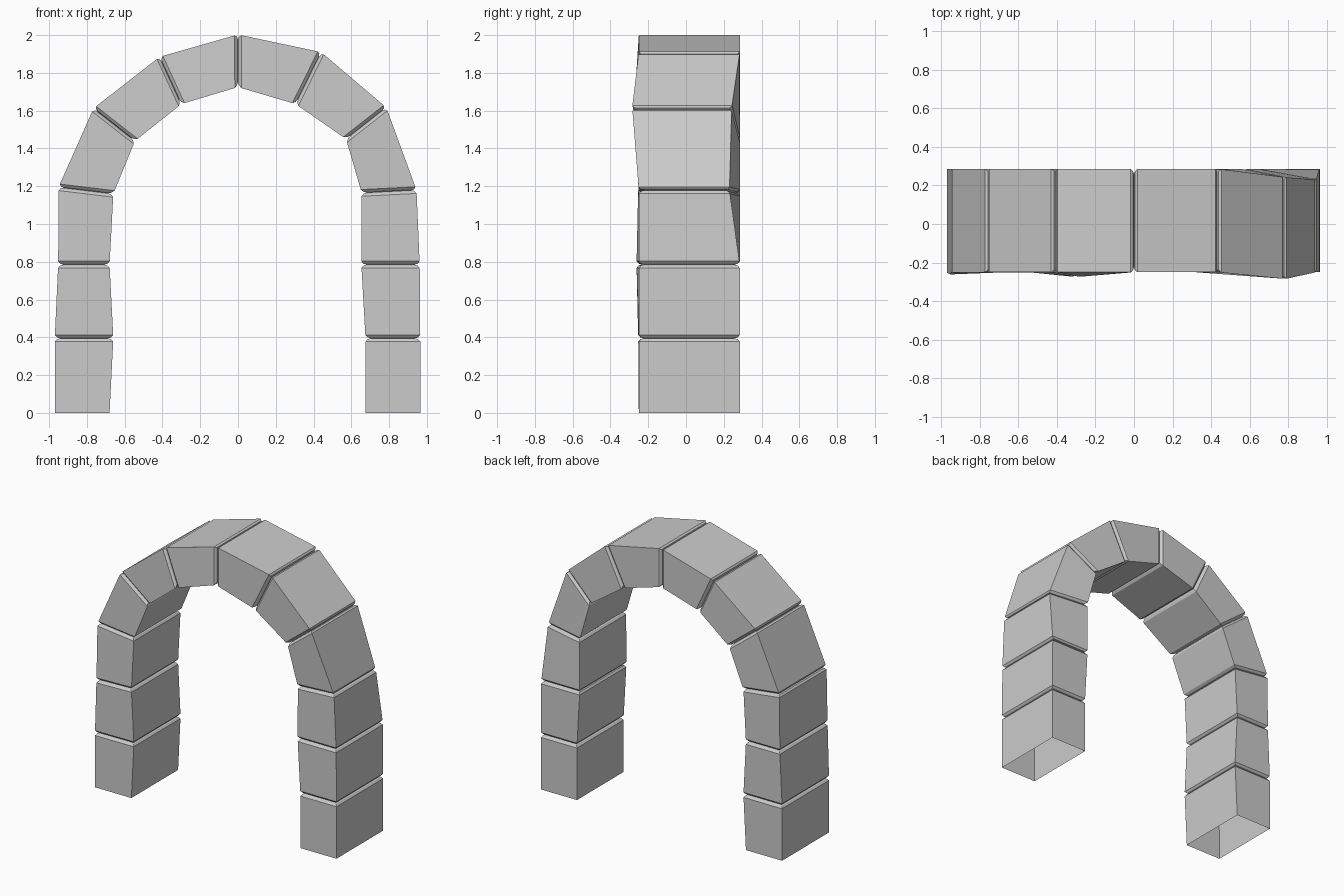
import bpy, bmesh
from mathutils import Vector

if "Cube" in bpy.data.objects:
    bpy.data.objects.remove(bpy.data.objects["Cube"])

FRONT, BACK = -0.25, 0.285

# Joints between stones: outer x, outer z, inner x, inner z
joints = [
    (-0.97, 0, -0.68, 0), (-0.97, 0.395, -0.66, 0.395),
    (-0.952, 0.785, -0.68, 0.785), (-0.95, 1.195, -0.66, 1.16),
    (-0.765, 1.612, -0.545, 1.44), (-0.415, 1.885, -0.30, 1.635),
    (0, 2.003, 0, 1.725), (0.44, 1.91, 0.305, 1.635),
    (0.785, 1.617, 0.572, 1.45), (0.945, 1.18, 0.655, 1.165),
    (0.962, 0.785, 0.653, 0.785), (0.965, 0.395, 0.675, 0.395),
    (0.965, 0, 0.675, 0),
]
# Uneven corners: (joint, corner) -> y; corners: outer front, outer back, inner back, inner front
uneven = {(8, 0): -0.285, (8, 1): 0.242, (9, 1): 0.23, (5, 3): -0.275,
          (2, 0): -0.262, (1, 0): -0.253, (3, 0): -0.253}


def section(i):
    ox, oz, ix, iz = joints[i]
    pts = [(ox, FRONT, oz), (ox, BACK, oz), (ix, BACK, iz), (ix, FRONT, iz)]
    return [Vector((x, uneven.get((i, k), y), z)) for k, (x, y, z) in enumerate(pts)]


def groove_ring(ring, target, dist, inset):
    """Slide a section along the arch and shrink it to form the mortar groove."""
    across = (ring[2] - ring[1]).normalized()
    out = []
    for k, p in enumerate(ring):
        q = p + (target[k] - p).normalized() * dist
        q += across * (inset if k < 2 else -inset)
        q.y += inset if k in (0, 3) else -inset
        out.append(q)
    return out


# Sweep the sections into one open-ended arch of chamfered stones
sections = [section(i) for i in range(len(joints))]
rings = [sections[0]]
for i in range(1, len(sections) - 1):
    before, here, after = sections[i - 1:i + 2]
    rings += [groove_ring(here, before, 0.018, 0),
              groove_ring(here, before, 0.005, 0.011),
              groove_ring(here, before, 0, 0.028),
              groove_ring(here, after, 0.005, 0.011),
              groove_ring(here, after, 0.018, 0)]
rings.append(sections[-1])

bm = bmesh.new()
loops = [[bm.verts.new(p) for p in r] for r in rings]
for a, b in zip(loops, loops[1:]):
    for k in range(4):
        n = (k + 1) % 4
        bm.faces.new((a[k], a[n], b[n], b[k]))
bmesh.ops.recalc_face_normals(bm, faces=bm.faces)
mesh = bpy.data.meshes.new("stone_arch")
bm.to_mesh(mesh)
bm.free()
arch = bpy.data.objects.new("stone_arch", mesh)
bpy.context.collection.objects.link(arch)
